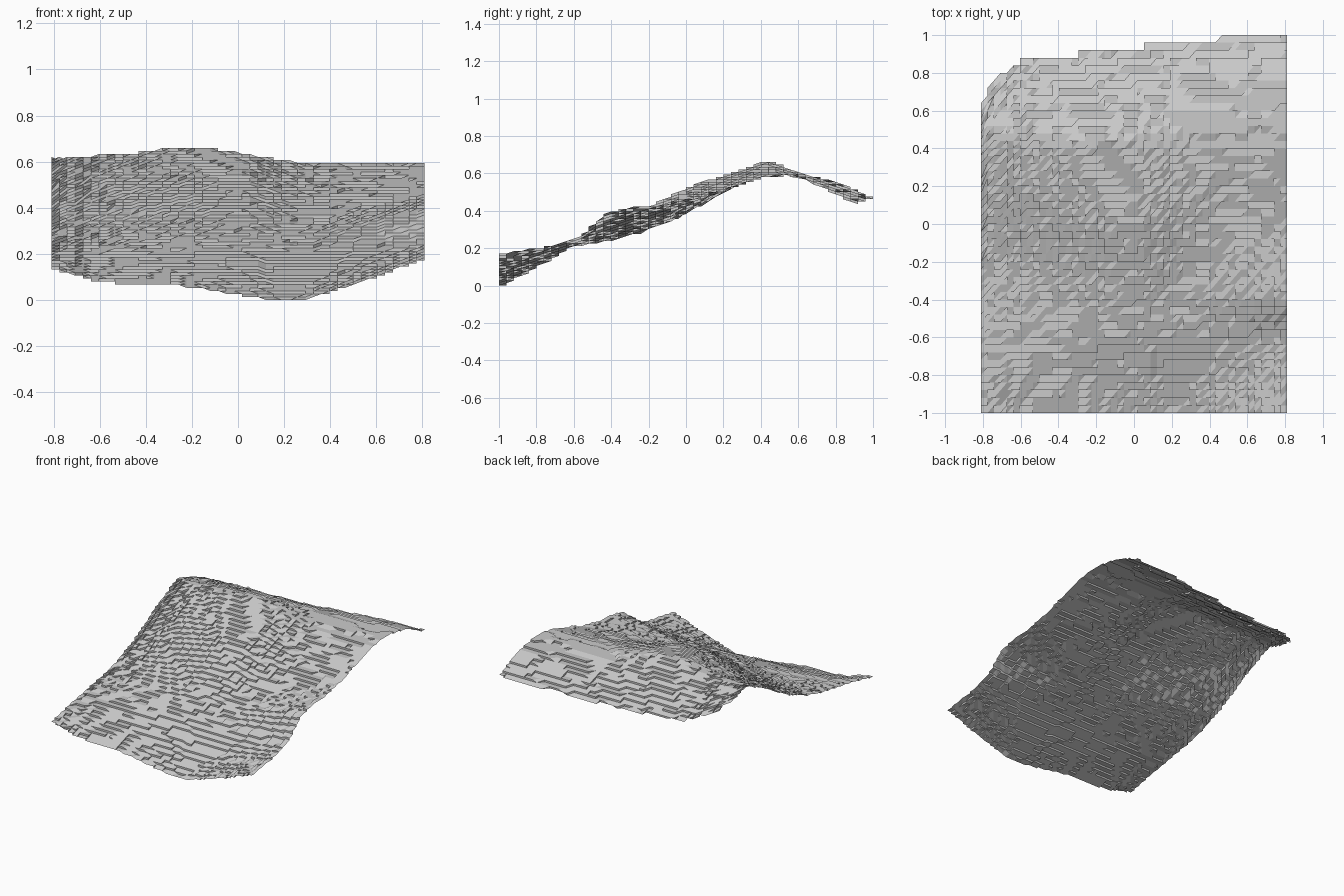
import bpy, bmesh
from mathutils import Vector, noise

if "Cube" in bpy.data.objects:
    bpy.data.objects.remove(bpy.data.objects["Cube"])

# Height guide: rows run front to back (y -1..1), columns left to right
ROWS = [
    (.13, .072, .063, .02, .0, .08, .175),
    (.175, .145, .13, .115, .09, .13, .20),
    (.21, .215, .225, .225, .21, .22, .25),
    (.245, .265, .29, .315, .29, .335, .39),
    (.30, .335, .38, .415, .365, .38, .425),
    (.39, .44, .495, .52, .46, .44, .455),
    (.50, .54, .58, .585, .535, .51, .515),
    (.59, .605, .64, .625, .585, .575, .575),
    (.58, .585, .60, .60, .59, .59, .59),
    (.505, .495, .50, .51, .53, .545, .555),
    (.42, .40, .39, .41, .435, .455, .47),
]
# Back outline of the patch seen from the top (x, y)
BACK = [(-.81, .63), (-.78, .72), (-.74, .77), (-.68, .81), (-.63, .85),
        (-.55, .88), (-.3, .90), (.05, .94), (.45, .98), (.81, 1.0)]
HALF_X = .81
NX, NY = 80, 90
STEP = Vector((2 * HALF_X / 47, .04, .0132))


def spline(vals, t):
    """Catmull-Rom through evenly spaced values, t in 0..1."""
    n = len(vals) - 1
    i = min(int(t * n), n - 1)
    f = t * n - i
    b, c = vals[i], vals[i + 1]
    a = vals[i - 1] if i > 0 else 2 * b - c
    d = vals[i + 2] if i + 2 <= n else 2 * c - b
    return b + .5 * f * (c - a + f * (2*a - 5*b + 4*c - d + f * (3*(b - c) + d - a)))


def back_edge(x):
    for (x0, y0), (x1, y1) in zip(BACK, BACK[1:]):
        if x <= x1:
            return y0 + (y1 - y0) * (x - x0) / (x1 - x0)
    return BACK[-1][1]


def height(x, y):
    u, v = (x + HALF_X) / (2 * HALF_X), (y + 1) / 2
    z = spline([spline(r, u) for r in ROWS], v)
    # Sharper crest along the left half of the ridge
    z += .022 * max(0, 1 - abs(y - .46) / .12) * max(0, min(1, (.3 - x) / .4))
    z += .006 * noise.noise(Vector((x * 7, y * 7, 3.3)))
    return min(.66, max(0, z))


def snapped(x, y):
    """Round every coordinate to a coarse lattice, giving the stepped surface."""
    return (-HALF_X + round((x + HALF_X) / STEP.x) * STEP.x,
            -1 + round((y + 1) / STEP.y) * STEP.y,
            round(height(x, y) / STEP.z) * STEP.z)


# Terrain sheet
bm = bmesh.new()
grid = []
for i in range(NX + 1):
    x = -HALF_X + 2 * HALF_X * i / NX
    depth = back_edge(x) + 1
    grid.append([bm.verts.new(snapped(x, -1 + depth * j / NY)) for j in range(NY + 1)])
for i in range(NX):
    for j in range(NY):
        a, b = grid[i][j], grid[i + 1][j]
        c, d = grid[i + 1][j + 1], grid[i][j + 1]
        bm.faces.new((a, b, c))
        bm.faces.new((a, c, d))

# Merge points that landed together, and rest the lowest point on the ground
bmesh.ops.remove_doubles(bm, verts=bm.verts, dist=.0005)
bmesh.ops.dissolve_degenerate(bm, edges=bm.edges, dist=.0005)
low = min(v.co.z for v in bm.verts)
bmesh.ops.translate(bm, verts=bm.verts, vec=(0, 0, -low))

mesh = bpy.data.meshes.new("terrain")
bm.to_mesh(mesh)
bm.free()
terrain = bpy.data.objects.new("terrain", mesh)
bpy.context.collection.objects.link(terrain)
